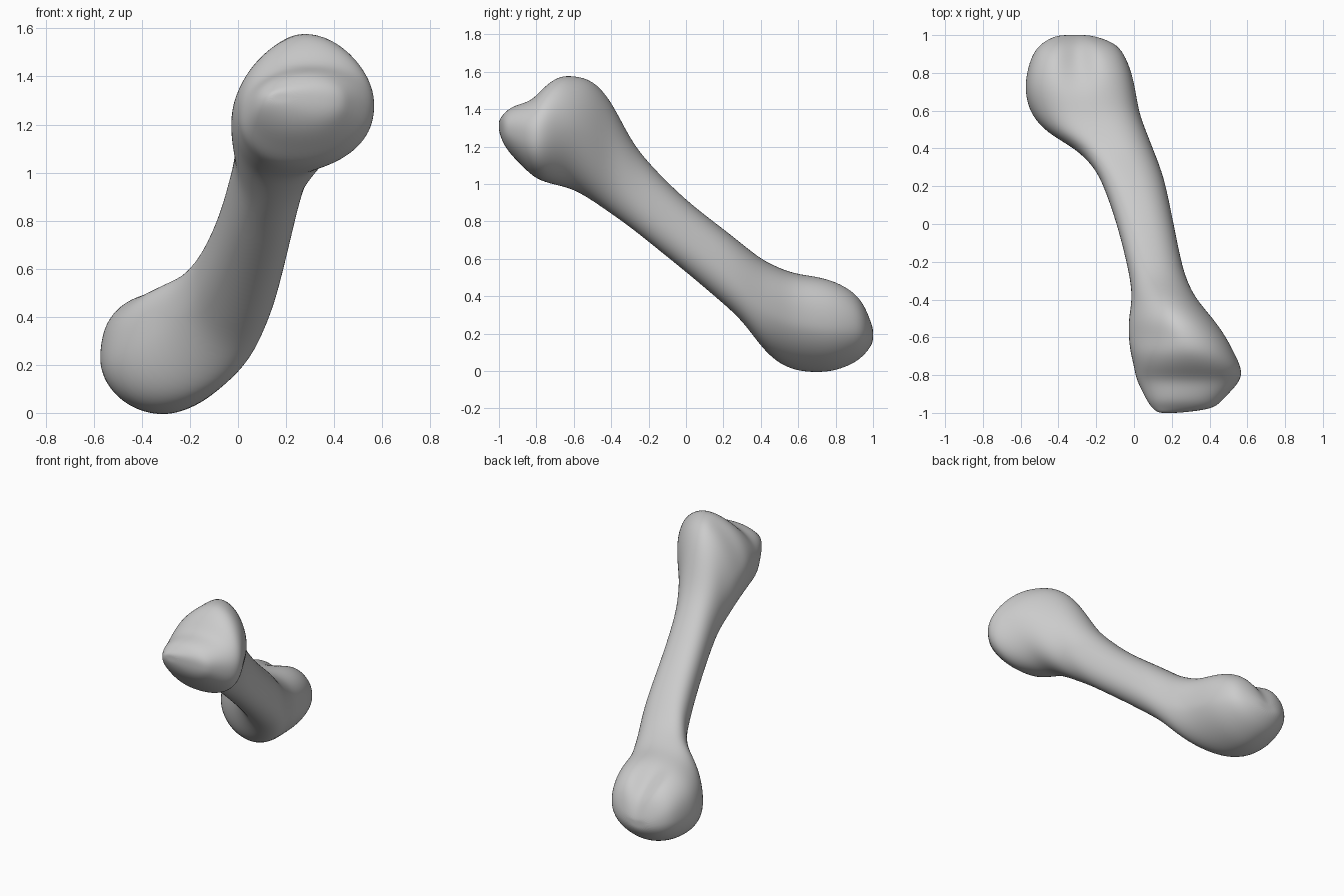
import bpy
import bmesh
from math import sin, cos, pi, exp, copysign

cube = bpy.data.objects.get("Cube")
if cube:
    bpy.data.objects.remove(cube, do_unlink=True)

SIDES = 32

# Cross-sections along the bone: y, then x range, then z range
STATIONS = [
    (-1.0, 0.13, 0.24, 1.28, 1.34),
    (-0.98, 0.10, 0.42, 1.22, 1.37),
    (-0.94, 0.07, 0.46, 1.16, 1.41),
    (-0.88, 0.04, 0.52, 1.10, 1.43),
    (-0.82, 0.01, 0.57, 1.04, 1.45),
    (-0.76, 0, 0.57, 1.01, 1.52),
    (-0.68, -0.02, 0.53, 0.99, 1.58),
    (-0.6, -0.03, 0.49, 0.97, 1.58),
    (-0.5, -0.03, 0.42, 0.91, 1.56),
    (-0.4, -0.01, 0.33, 0.84, 1.45),
    (-0.3, -0.02, 0.28, 0.77, 1.24),
    (-0.2, -0.04, 0.25, 0.69, 1.11),
    (0, -0.09, 0.21, 0.53, 0.91),
    (0.2, -0.16, 0.17, 0.36, 0.76),
    (0.3, -0.21, 0.14, 0.27, 0.68),
    (0.4, -0.31, 0.1, 0.13, 0.6),
    (0.48, -0.46, 0.07, 0.05, 0.56),
    (0.58, -0.55, 0.03, 0, 0.52),
    (0.7, -0.58, 0.01, -0.01, 0.51),
    (0.8, -0.57, -0.01, 0, 0.49),
    (0.9, -0.54, -0.05, 0.04, 0.44),
    (0.96, -0.49, -0.1, 0.09, 0.36),
    (1.0, -0.41, -0.22, 0.15, 0.25),
]

# Section character along y: lean, then fullness of the upper and lower half
# (below one is boxy, above one is peaked)
CHARACTER = [
    (-1, 0.05, 0.88, 0.9),
    (-0.76, 0.1, 0.95, 0.9),
    (-0.6, 0.2, 1.15, 1),
    (-0.4, 0.15, 1.05, 0.95),
    (-0.2, 0, 0.9, 0.9),
    (0.3, -0.05, 0.8, 1),
    (0.52, 0.2, 0.78, 1.05),
    (0.75, 0.1, 0.75, 1.1),
    (1, 0.05, 0.9, 1),
]


def character_at(y):
    """Blend the section character between its two nearest rows."""
    for before, after in zip(CHARACTER, CHARACTER[1:]):
        if y <= after[0]:
            t = (y - before[0]) / (after[0] - before[0])
            return [p + (q - p) * t for p, q in zip(before[1:], after[1:])]


def bump(value, centre, width):
    """Smooth falloff around a centre."""
    return exp(-((value - centre) / width) ** 2)


def rounded(value, power):
    """Reshapes a sine or cosine while keeping its sign."""
    return copysign(abs(value) ** power, value)


def section_point(station, angle):
    """Point on a leaning oval with separate upper and lower halves."""
    y, left, right, low, high = station
    lean, upper, lower = character_at(y)
    side, rise = cos(angle), sin(angle + lean)
    x_power = upper if sin(angle) > 0 else lower
    z_power = upper if rise > 0 else lower
    x = (left + right) / 2 + (right - left) / 2 * rounded(side, x_power)
    z = (low + high) / 2 + (high - low) / 2 * rounded(rise, z_power)
    # Groove between the two knuckles of the lower end
    z -= 0.08 * max(0, rise) * bump(x, -0.3, 0.07) * bump(y, 0.87, 0.12)
    return x, y, z


def build_bone():
    bm = bmesh.new()
    rings = []
    for station in STATIONS:
        rings.append([bm.verts.new(section_point(station, 2 * pi * i / SIDES))
                      for i in range(SIDES)])
    # Skin between neighbouring sections
    for ring, following in zip(rings, rings[1:]):
        for i in range(SIDES):
            j = (i + 1) % SIDES
            bm.faces.new((ring[i], ring[j], following[j], following[i]))
    # Rounded end caps
    for ring in (rings[0], rings[-1]):
        tip = bm.verts.new(sum((v.co for v in ring), ring[0].co * 0) / SIDES)
        for i in range(SIDES):
            bm.faces.new((ring[i], ring[(i + 1) % SIDES], tip))
    bmesh.ops.recalc_face_normals(bm, faces=bm.faces)
    for face in bm.faces:
        face.smooth = True
    mesh = bpy.data.meshes.new("bone")
    bm.to_mesh(mesh)
    bm.free()
    bone = bpy.data.objects.new("bone", mesh)
    bpy.context.collection.objects.link(bone)
    return bone


# Plain grey surface
grey = bpy.data.materials.new("light_grey")
grey.use_nodes = True
colour = (0.6, 0.6, 0.6, 1)
grey.diffuse_color = colour
for node in grey.node_tree.nodes:
    if node.type == "BSDF_PRINCIPLED":
        node.inputs["Base Color"].default_value = colour

bone = build_bone()
bone.data.materials.append(grey)
smoothing = bone.modifiers.new("smoothing", "SUBSURF")
smoothing.levels = 2
smoothing.render_levels = 2
